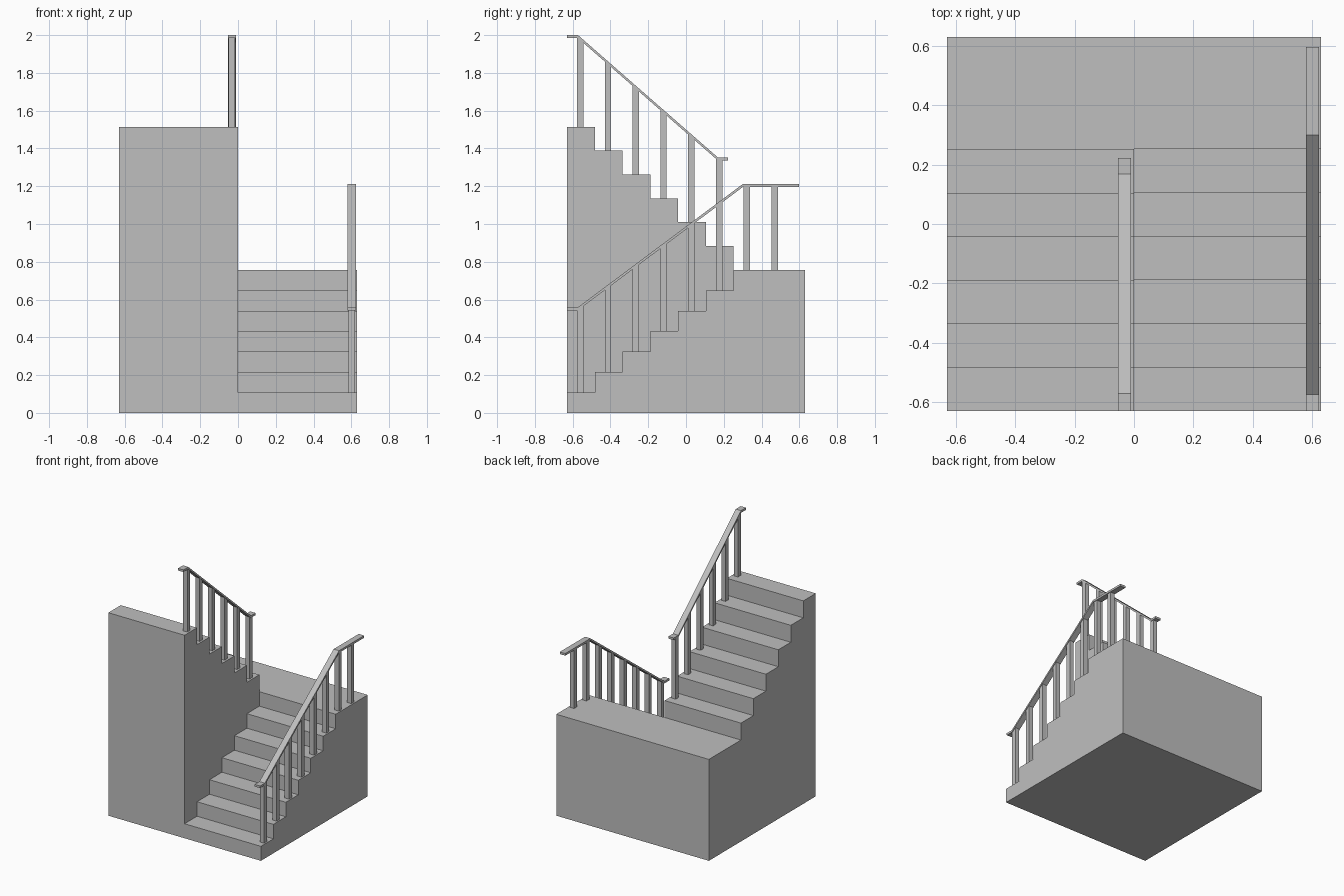
import bpy
import bmesh

cube = bpy.data.objects.get("Cube")
if cube:
    bpy.data.objects.remove(cube, do_unlink=True)

grey = bpy.data.materials.new("plain_grey")
grey.use_nodes = True
COLOUR = (0.52, 0.52, 0.52, 1)
grey.diffuse_color = COLOUR
grey.node_tree.nodes["Principled BSDF"].inputs["Base Color"].default_value = COLOUR

HALF = 0.63      # half of the square footprint
GOING = 0.147    # depth of one tread
LANDING = 0.757  # height of the turn landing
STEPS = 6
RAIL = 0.016     # vertical rail thickness


def prism(name, profile, x0, x1):
    """Extrude a (y, z) outline from x0 to x1."""
    bm = bmesh.new()
    face = bm.faces.new([bm.verts.new((x0, y, z)) for y, z in profile])
    ext = bmesh.ops.extrude_face_region(bm, geom=[face])
    moved = [v for v in ext["geom"] if isinstance(v, bmesh.types.BMVert)]
    bmesh.ops.translate(bm, verts=moved, vec=(x1 - x0, 0, 0))
    bmesh.ops.recalc_face_normals(bm, faces=bm.faces)
    mesh = bpy.data.meshes.new(name)
    bm.to_mesh(mesh)
    bm.free()
    mesh.materials.append(grey)
    obj = bpy.data.objects.new(name, mesh)
    bpy.context.collection.objects.link(obj)
    return obj


def tread_edge(i):
    return -HALF + GOING * i


def lower_height(i):
    return LANDING * (i + 1) / (STEPS + 1)


def upper_height(i):
    return LANDING + 0.1263 * (STEPS - i)


def flight(name, height, x0, x1):
    """Solid stepped block with its half of the landing at the back."""
    outline = [(-HALF, 0)]
    for i in range(STEPS):
        outline += [(tread_edge(i), height(i)), (tread_edge(i + 1), height(i))]
    outline += [(tread_edge(STEPS), LANDING), (HALF, LANDING), (HALF, 0)]
    return prism(name, outline, x0, x1)


# Two flights joined into one solid staircase
stairs = flight("staircase", lower_height, 0, HALF)
upper = flight("upper_flight", upper_height, -HALF, 0)
union = stairs.modifiers.new("join", "BOOLEAN")
union.operation = "UNION"
union.solver = "EXACT"
union.object = upper
graph = bpy.context.evaluated_depsgraph_get()
joined = bpy.data.meshes.new_from_object(stairs.evaluated_get(graph))
stairs.modifiers.clear()
stairs.data = joined
bpy.data.objects.remove(upper, do_unlink=True)

# Merge coplanar faces across the join
bm = bmesh.new()
bm.from_mesh(joined)
bmesh.ops.remove_doubles(bm, verts=bm.verts, dist=0.0005)
bmesh.ops.dissolve_limit(bm, angle_limit=0.01, verts=bm.verts, edges=bm.edges)
bm.to_mesh(joined)
bm.free()


def rail_top(path, y):
    for (ya, za), (yb, zb) in zip(path, path[1:]):
        if ya <= y <= yb:
            return za + (zb - za) * (y - ya) / (yb - ya)
    return path[-1][1]


def railing(side, path, height, posts, x0, x1):
    """Handrail along a (y, z) path with posts standing on the treads."""
    under = [(y, z - RAIL) for y, z in reversed(path)]
    prism(side + "_handrail", path + under, x0, x1)
    for i in range(posts):
        ya = tread_edge(i) + 0.053
        yb = ya + 0.034
        base = height(i) if i < STEPS else LANDING
        ta, tb = (rail_top(path, y) - RAIL / 2 for y in (ya, yb))
        prism(f"{side}_post_{i + 1}", [(ya, base), (yb, base), (yb, tb), (ya, ta)],
              x0 + 0.005, x1 - 0.005)


# Outer railing continues over the landing, inner railing follows the upper flight
railing("lower", [(-HALF, 0.557), (-0.575, 0.557), (0.3, 1.211), (0.597, 1.211)],
        lower_height, STEPS + 2, 0.579, 0.624)
railing("upper", [(-HALF, 2.0), (-0.572, 2.0), (0.168, 1.353), (0.222, 1.353)],
        upper_height, STEPS, -0.054, -0.01)
